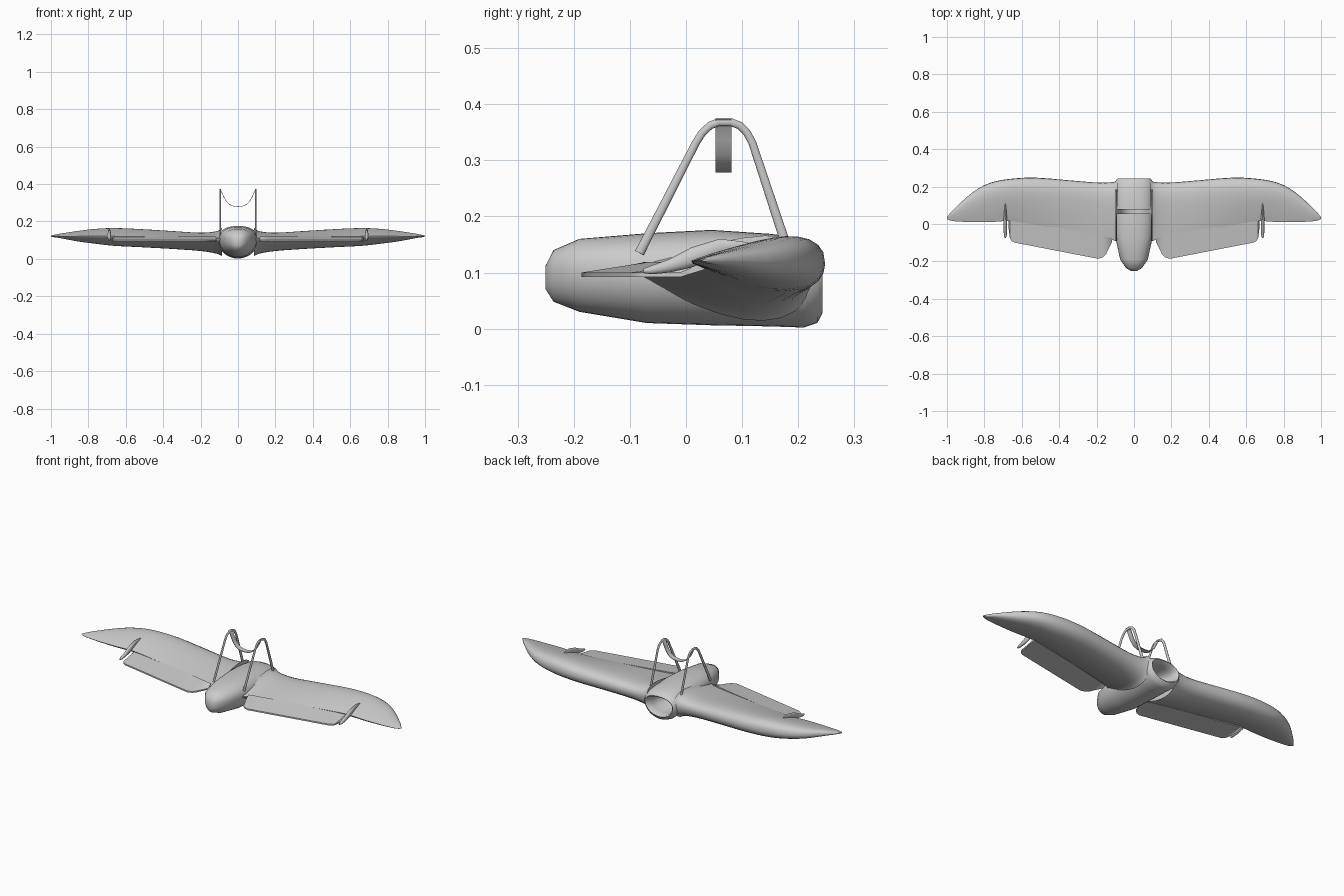
import bpy, bmesh, math
from mathutils import Vector

if "Cube" in bpy.data.objects:
    bpy.data.objects.remove(bpy.data.objects["Cube"])


def loft(name, rings, mirror=False, angle=50):
    """Skin a list of equal closed rings, cap both ends, optionally mirror in x."""
    bm = bmesh.new()
    vs = [[bm.verts.new(p) for p in r] for r in rings]
    n = len(rings[0])
    for a, b in zip(vs, vs[1:]):
        for i in range(n):
            j = (i + 1) % n
            bm.faces.new((a[i], a[j], b[j], b[i]))
    bm.faces.new(vs[0])
    bm.faces.new(vs[-1])
    bmesh.ops.recalc_face_normals(bm, faces=bm.faces)
    me = bpy.data.meshes.new(name)
    bm.to_mesh(me)
    bm.free()
    ob = bpy.data.objects.new(name, me)
    bpy.context.collection.objects.link(ob)
    bpy.ops.object.select_all(action='DESELECT')
    ob.select_set(True)
    bpy.context.view_layer.objects.active = ob
    bpy.ops.object.shade_smooth_by_angle(angle=math.radians(angle))
    if mirror:
        ob.modifiers.new("mirror", 'MIRROR')
    return ob


def smooth_rows(rows, steps):
    """Catmull-Rom interpolation through rows of numbers."""
    out = []
    for i in range(len(rows) - 1):
        p = [rows[max(0, min(len(rows) - 1, i + k))] for k in (-1, 0, 1, 2)]
        for s in range(steps):
            t = s / steps
            out.append([0.5 * (2 * b + (c - a) * t + (2 * a - 5 * b + 4 * c - d) * t * t
                        + (3 * b - a - 3 * c + d) * t ** 3) for a, b, c, d in zip(*p)])
    return out + [list(rows[-1])]


def pod_ring(y, w, z0, z1, n=36):
    """Squarish top, rounder belly."""
    zm = z0 + (z1 - z0) * 0.58
    ring = []
    for i in range(n):
        c, s = math.cos(2 * math.pi * i / n), math.sin(2 * math.pi * i / n)
        e = 0.85 if s > 0 else 1.0
        x = w * math.copysign(abs(c) ** e, c)
        h = abs(s) ** e
        ring.append((x, y, zm + h * (z1 - zm) if s > 0 else zm - h * (zm - z0)))
    return ring


# Central pod, its lip rolling inward into the hollow duct
pod = [(-.25, .018, .070, .113), (-.236, .042, .048, .140), (-.19, .074, .030, .160),
       (-.07, .100, .010, .170), (.045, .105, .006, .176), (.15, .106, .004, .169),
       (.21, .105, .002, .161), (.234, .096, .010, .150), (.243, .086, .027, .139),
       (.236, .079, .034, .132), (.20, .073, .032, .128), (.10, .056, .042, .120),
       (.06, .030, .058, .108)]
loft("pod", [pod_ring(*r) for r in pod])

# Wing: x, leading y, trailing y, top z, bottom z, leading z, trailing z
stations = [(.085, .232, -.10, .166, .014, .105, .107), (.115, .224, -.085, .148, .028, .102, .108),
            (.20, .222, -.066, .140, .042, .102, .110), (.35, .234, -.038, .149, .053, .108, .113),
            (.53, .248, -.004, .160, .063, .115, .116), (.665, .241, .015, .165, .070, .118, .118),
            (.77, .220, .010, .160, .082, .120, .119), (.86, .172, .010, .149, .094, .121, .119),
            (.95, .092, .014, .135, .111, .122, .120), (.985, .055, .020, .128, .116, .122, .121),
            (1.0, .036, .028, .124, .120, .122, .122)]


def foil(x, yl, yt, zt, zb, zl, ze, n=14):
    def thick(t):
        return (2.969 * t ** .5 - 1.26 * t - 3.516 * t * t + 2.843 * t ** 3 - .97 * t ** 4) / 1.0
    pts = []
    for k in range(2 * n):
        up = k <= n
        t = (1 - math.cos(math.pi * (1 - k / n if up else k / n - 1))) / 2
        base = zl + (ze - zl) * t
        tm = t ** (0.85 if up else 1.0)
        h = max(0, thick(tm))
        pts.append((x, yl + (yt - yl) * t, base + h * ((zt - base) if up else (zb - base))))
    return pts


loft("wing", [foil(*s) for s in smooth_rows(stations, 3)], mirror=True, angle=60)

# Trailing flaps, thin plates with rounded outer corners: x, front y, back y
flap = [(.118, -.075, -.098), (.135, -.072, -.13), (.15, -.068, -.163), (.165, -.065, -.178),
        (.19, -.06, -.186), (.30, -.038, -.165), (.64, .025, -.099), (.655, .028, -.09),
        (.664, .03, -.075), (.672, .032, -.01)]
loft("flap", [[(x, a, .119), (x, b, .100), (x, b, .092), (x, a, .105)] for x, a, b in flap],
     mirror=True, angle=30)

# Hinge fairings at the flap ends: y, z, half width, half height
fairing = [(.11, .150, .002, .004), (.06, .145, .007, .015), (.01, .127, .010, .018),
           (-.03, .112, .009, .012), (-.06, .105, .008, .008), (-.076, .103, .003, .004)]
loft("hinge_fairing", [[(.688 + w * math.cos(a * math.pi / 6), y, z + h * math.sin(a * math.pi / 6))
                        for a in range(12)] for y, z, w, h in fairing], mirror=True)

# Upright hoops, oval rod swept along an arched path in the y-z plane
path = [(-.083, .135), (.018, .332), (.029, .349), (.043, .362), (.058, .368), (.080, .368),
        (.096, .362), (.108, .350), (.118, .332), (.178, .150)]
rings = []
for i, (y, z) in enumerate(path):
    a, b = path[max(0, i - 1)], path[min(len(path) - 1, i + 1)]
    t = Vector((0, b[0] - a[0], b[1] - a[1])).normalized()
    nrm = Vector((0, -t.z, t.y))
    r = .0085 if i in (0, len(path) - 1) else .007
    rings.append([Vector((.095 + .005 * math.cos(k * math.pi / 6), y, z))
                  + nrm * r * math.sin(k * math.pi / 6) for k in range(12)])
loft("hoop", rings, mirror=True)

# Sagging strap slung between the hoops
half = [(.099, .374), (.090, .365), (.079, .338), (.065, .311), (.047, .292), (.025, .282)]
sag = [(-x, z) for x, z in half] + [(0, .280)] + half[::-1]
rings = []
for i, (x, z) in enumerate(sag):
    a, b = sag[max(0, i - 1)], sag[min(len(sag) - 1, i + 1)]
    t = Vector((b[0] - a[0], 0, b[1] - a[1])).normalized()
    nrm = Vector((-t.z, 0, t.x)) * .0015
    p, q = Vector((x, .053, z)), Vector((x, .081, z))
    rings.append([p - nrm, q - nrm, q + nrm, p + nrm])
loft("strap", rings)
